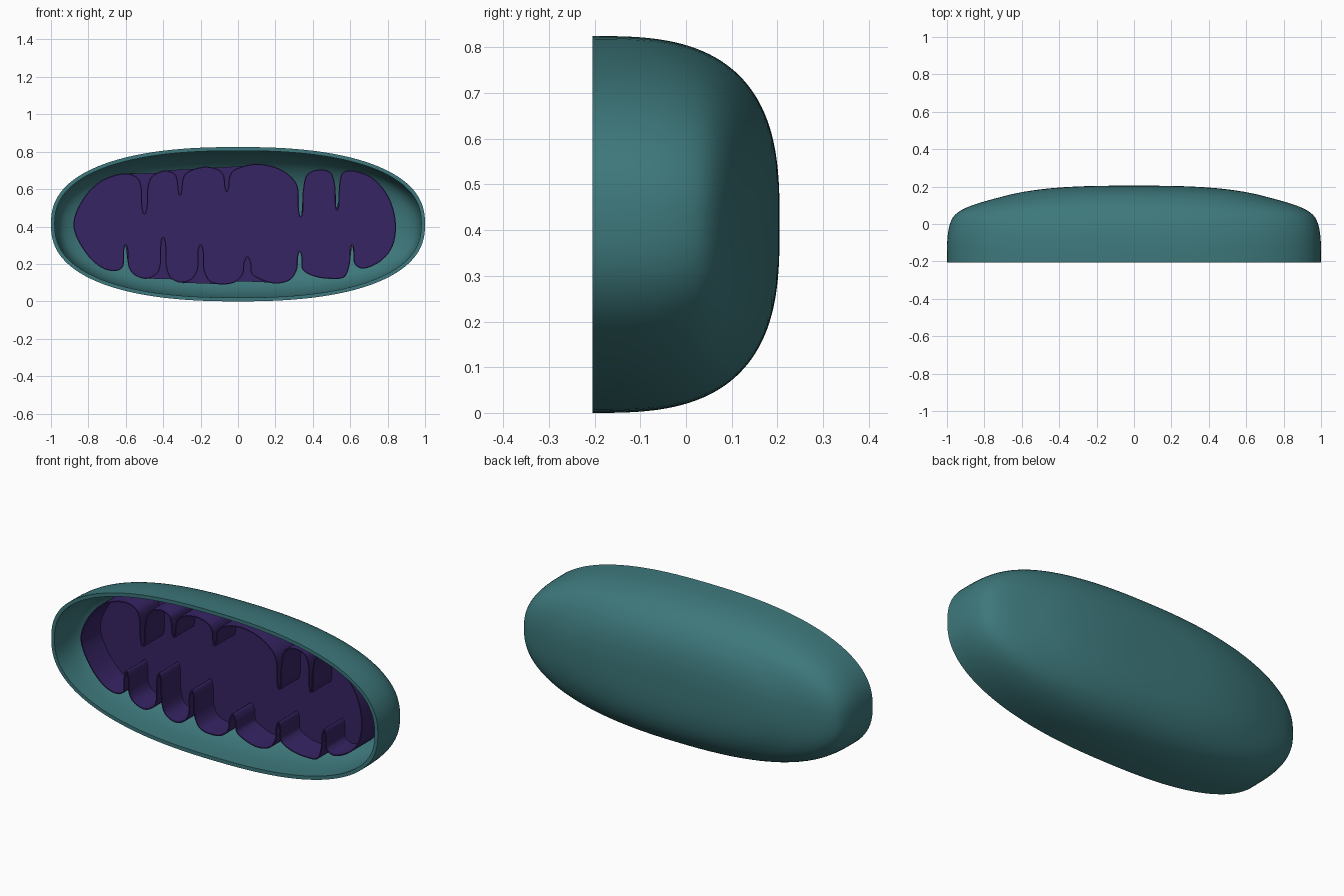
import bpy, bmesh, math
from mathutils import Vector

if "Cube" in bpy.data.objects:
    bpy.data.objects.remove(bpy.data.objects["Cube"])

CUT_Y = -0.205      # plane of the front cut
MID_Z = 0.4125


def finish(bm, name, color, angle):
    bmesh.ops.recalc_face_normals(bm, faces=bm.faces)
    mesh = bpy.data.meshes.new(name)
    bm.to_mesh(mesh)
    bm.free()
    ob = bpy.data.objects.new(name, mesh)
    bpy.context.collection.objects.link(ob)
    mat = bpy.data.materials.new(name + "_colour")
    mat.diffuse_color = (*color, 1)
    mat.use_nodes = True
    mat.node_tree.nodes["Principled BSDF"].inputs["Base Color"].default_value = mat.diffuse_color
    mesh.materials.append(mat)
    bpy.ops.object.select_all(action='DESELECT')
    ob.select_set(True)
    bpy.context.view_layer.objects.active = ob
    bpy.ops.object.shade_smooth_by_angle(angle=math.radians(angle))
    return ob


def spow(v, p):
    return math.copysign(abs(v) ** p, v)


def bridge(bm, a, b):
    for i in range(len(a)):
        j = (i + 1) % len(a)
        bm.faces.new((a[i], a[j], b[j], b[i]))


# Outer membrane: half of a rounded ellipsoid with a thin wall and blunt ends
def dome_rings(bm, rx, rz, depth, segs=128, bands=36):
    rings = []
    for k in range(bands):
        h = math.sin(math.pi / 2 * k / bands) ** (2 / 2.9)     # 0 at the cut, 1 at the back
        t = min(max((h - 0.55) / 0.32, 0), 1)
        nx = 4 - 1.1 * t * t * (3 - 2 * t)
        sx = (1 - h ** nx) ** (1 / nx)
        sz = (1 - h ** 2.9) ** (1 / 2.9)
        ring = []
        for i in range(segs):
            u = 2 * math.pi * i / segs
            ring.append(bm.verts.new((rx * sx * spow(math.cos(u), 2 / 2.4),
                                      CUT_Y + depth * h,
                                      MID_Z + rz * sz * spow(math.sin(u), 2 / 2.4))))
        rings.append(ring)
    for a, b in zip(rings, rings[1:]):
        bridge(bm, a, b)
    pole = bm.verts.new((0, CUT_Y + depth, MID_Z))
    last = rings[-1]
    for i in range(segs):
        bm.faces.new((last[i], last[(i + 1) % segs], pole))
    return rings[0]


bm = bmesh.new()
outer_rim = dome_rings(bm, 1.0, MID_Z, 0.41)
inner_rim = dome_rings(bm, 0.98, MID_Z - 0.02, 0.39)
bridge(bm, outer_rim, inner_rim)
finish(bm, "outer_membrane", (0.047, 0.188, 0.2), 40)


# Inner membrane outline: lobes separated by narrow folds
def fold(x, tip, base, w=0.016):
    """Narrow fold entered from the left on top, from the right below."""
    s = 1 if base > tip else -1
    w *= s
    near = base + (tip - base) * 0.25
    end = tip + s * 0.03
    return [(x - w, near), (x - w * 0.65, end), (x, tip),
            (x + w * 0.65, end), (x + w, near)]


outline = [(-.88, .40), (-.84, .53), (-.74, .64), (-.60, .685), (-.535, .66)]
outline += fold(-.50, .47, .66) + [(-.46, .67), (-.39, .70), (-.335, .68)]
outline += fold(-.31, .57, .67, .012) + [(-.28, .685), (-.18, .72), (-.095, .70)]
outline += fold(-.06, .59, .69, .013) + [(-.025, .70), (.09, .735), (.22, .71), (.30, .65)]
outline += fold(.335, .455, .65, .013) + [(.37, .68), (.43, .705), (.495, .69)]
outline += fold(.53, .49, .67, .011) + [(.56, .69), (.61, .70), (.72, .66), (.81, .55),
                                        (.845, .40), (.82, .28), (.75, .205), (.66, .175)]
outline += fold(.61, .30, .17, .012) + [(.57, .13), (.50, .12), (.40, .135)]
outline += fold(.33, .265, .14, .014) + [(.28, .115), (.20, .095), (.11, .12)]
outline += fold(.05, .235, .12, .022) + [(-.01, .105), (-.08, .09), (-.15, .105)]
outline += fold(-.20, .30, .12) + [(-.25, .115), (-.31, .10), (-.365, .13)]
outline += fold(-.40, .34, .14, .014) + [(-.43, .15), (-.49, .12), (-.56, .145)]
outline += fold(-.60, .30, .15, .014) + [(-.64, .165), (-.71, .17), (-.80, .24)]


def smooth_loop(pts, steps=6):
    """Closed centripetal Catmull-Rom curve."""
    pts = [Vector(p) for p in pts]
    n, out = len(pts), []
    for i in range(n):
        p = [pts[(i + k - 1) % n] for k in range(4)]
        t = [0.0]
        for a, b in zip(p, p[1:]):
            t.append(t[-1] + (b - a).length ** 0.5)
        for s in range(steps):
            x = t[1] + (t[2] - t[1]) * s / steps
            q = p
            for level in (1, 2):
                q = [q[k].lerp(q[k + 1], (x - t[k]) / (t[k + level] - t[k]))
                     for k in range(len(q) - 1)]
            out.append(q[0].lerp(q[1], (x - t[1]) / (t[2] - t[1])))
    return out


# Inner membrane: thin-walled tray, open to the front
RIM_Y, FLOOR_Y, WALL = -0.12, 0.045, 0.006
loop = smooth_loop(outline)
inset = []
for i, p in enumerate(loop):
    d = (loop[(i + 1) % len(loop)] - loop[i - 1]).normalized()
    inset.append(p + Vector((d.y, -d.x)) * WALL)

bm = bmesh.new()


def ring(pts, y):
    return [bm.verts.new((p.x, y, p.y)) for p in pts]


back, front = ring(loop, FLOOR_Y + WALL), ring(loop, RIM_Y)
lip, floor = ring(inset, RIM_Y), ring(inset, FLOOR_Y)
for a, b in ((back, front), (front, lip), (lip, floor)):
    bridge(bm, a, b)
caps = [bm.faces.new(back), bm.faces.new(floor)]
bmesh.ops.triangulate(bm, faces=caps)
finish(bm, "inner_membrane", (0.037, 0.018, 0.127), 40)
